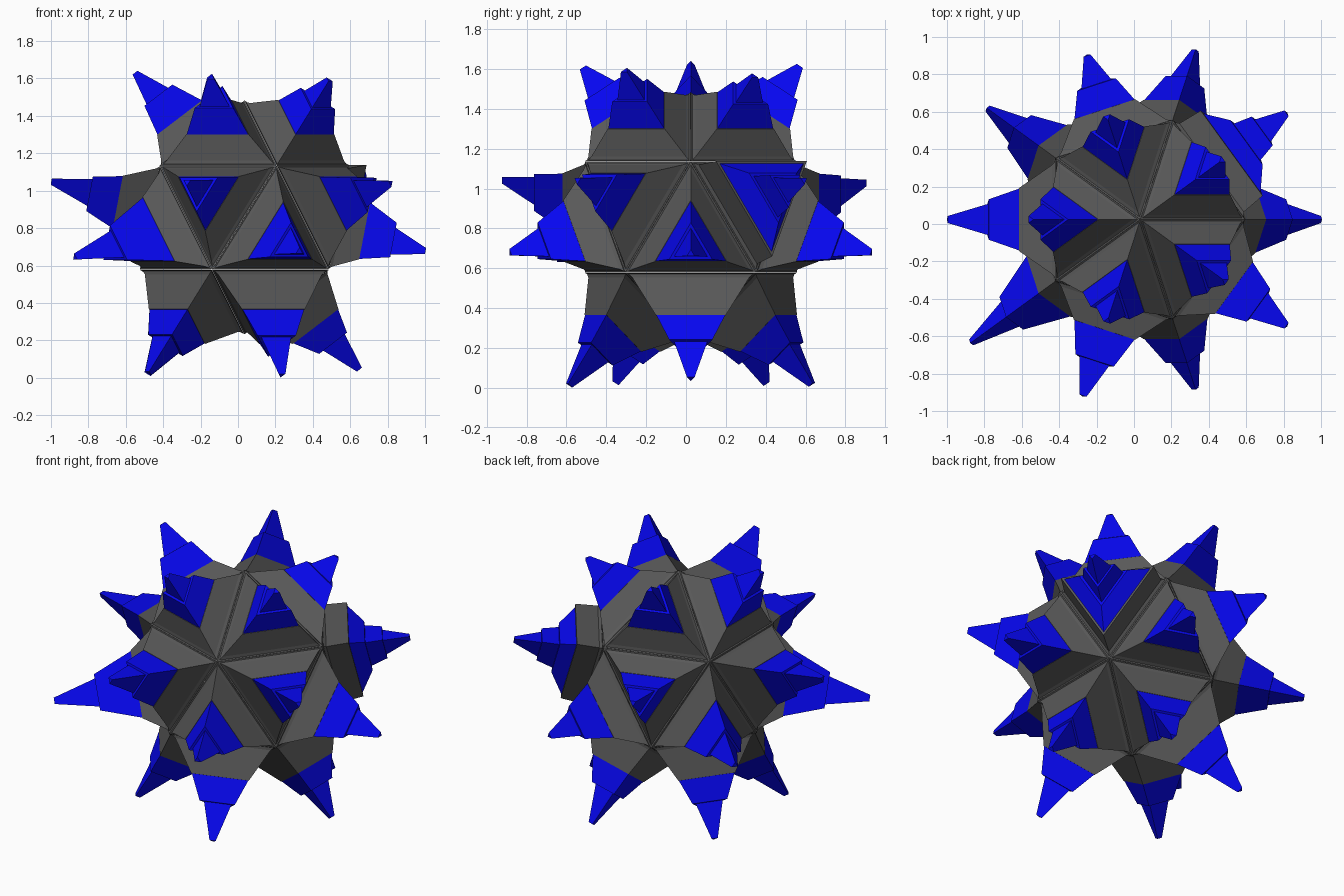
import bpy, bmesh, math
from mathutils import Vector

if "Cube" in bpy.data.objects:
    bpy.data.objects.remove(bpy.data.objects["Cube"])

CENTER = Vector((0.034, 0.024, 0.857))
R = 0.625
DIST = 0.497          # centre of each icosahedron face from the middle

# spike tip distances, keyed by belt then azimuth of the face
TIPS = {
    "top": {36: .89, 108: .95, 180: .97, 252: .94, 324: .925},
    "upper": {36: .985, 108: .94, 180: 1.05, 252: 1.01, 324: .985},
    "lower": {0: .985, 72: .97, 144: 1.03, 216: 1.14, 288: .97},
    "bottom": {0: 1.02, 72: 1.055, 144: 1.05, 216: 1.045, 288: 1.06},
}
# where grey meets blue: (triangle radius, distance)
BASES = {"top": (.20, .635), "upper": (.195, .65),
         "lower": (.205, .645), "bottom": (.20, .695)}
SPECIAL = {("upper", 180): (.19, .68), ("lower", 216): (.23, .64)}

# (triangle radius, distance from the middle) going outwards
GROOVE = [(.379, DIST), (.362, DIST), (.338, .512)]


def tip_info(n):
    belt = ("top" if n.z > .5 else "upper" if n.z > 0
            else "lower" if n.z > -.5 else "bottom")
    az = round(math.degrees(math.atan2(n.y, n.x))) % 360
    row = TIPS[belt]
    key = min(row, key=lambda a: abs((az - a + 180) % 360 - 180))
    return belt, key, row[key]


def loft(bm, n, dirs, profile, cap):
    prev = None
    for r, d in profile:
        ring = [bm.verts.new(CENTER + n * d + u * r) for u in dirs]
        if prev:
            for i in range(3):
                j = (i + 1) % 3
                bm.faces.new((prev[i], prev[j], ring[j], ring[i]))
        prev = ring
    if cap:
        bm.faces.new(prev)


def finish(bm, name, colour):
    bmesh.ops.remove_doubles(bm, verts=bm.verts, dist=.0005)
    me = bpy.data.meshes.new(name)
    bm.to_mesh(me)
    bm.free()
    ob = bpy.data.objects.new(name, me)
    bpy.context.collection.objects.link(ob)
    mat = bpy.data.materials.new(name + "_colour")
    mat.diffuse_color = colour
    mat.use_nodes = True
    mat.node_tree.nodes["Principled BSDF"].inputs["Base Color"].default_value = mat.diffuse_color
    me.materials.append(mat)


ico = bmesh.new()
bmesh.ops.create_icosphere(ico, subdivisions=1, radius=R)
body, spikes = bmesh.new(), bmesh.new()

for f in ico.faces:
    c = f.calc_center_median()
    n = c.normalized()
    dirs = [(v.co - c).normalized() for v in f.verts]
    if (dirs[1] - dirs[0]).cross(dirs[2] - dirs[0]).dot(n) < 0:
        dirs.reverse()
    belt, az, tip = tip_info(n)
    if (belt, az) == ("upper", 36):     # the one broad block
        grey = [(.325, .645)]
        blue = [(.30, .645), (.17, .73), (.14, .73), (.11, .83), (.085, .83)]
    else:
        rad, base = SPECIAL.get((belt, az), BASES[belt])
        step = .64 + (tip - .64) * .48
        grey = [(rad + .004, base)]
        blue = [(rad, base), (.125, step), (.097, step)]
    # grey stepped frustum, then blue stepped spike
    loft(body, n, dirs, GROOVE + grey, True)
    loft(spikes, n, dirs, blue + [(.022, tip)], True)
ico.free()

finish(body, "faceted_core", (.1, .1, .1, 1))
finish(spikes, "spikes", (.002, .002, .88, 1))
